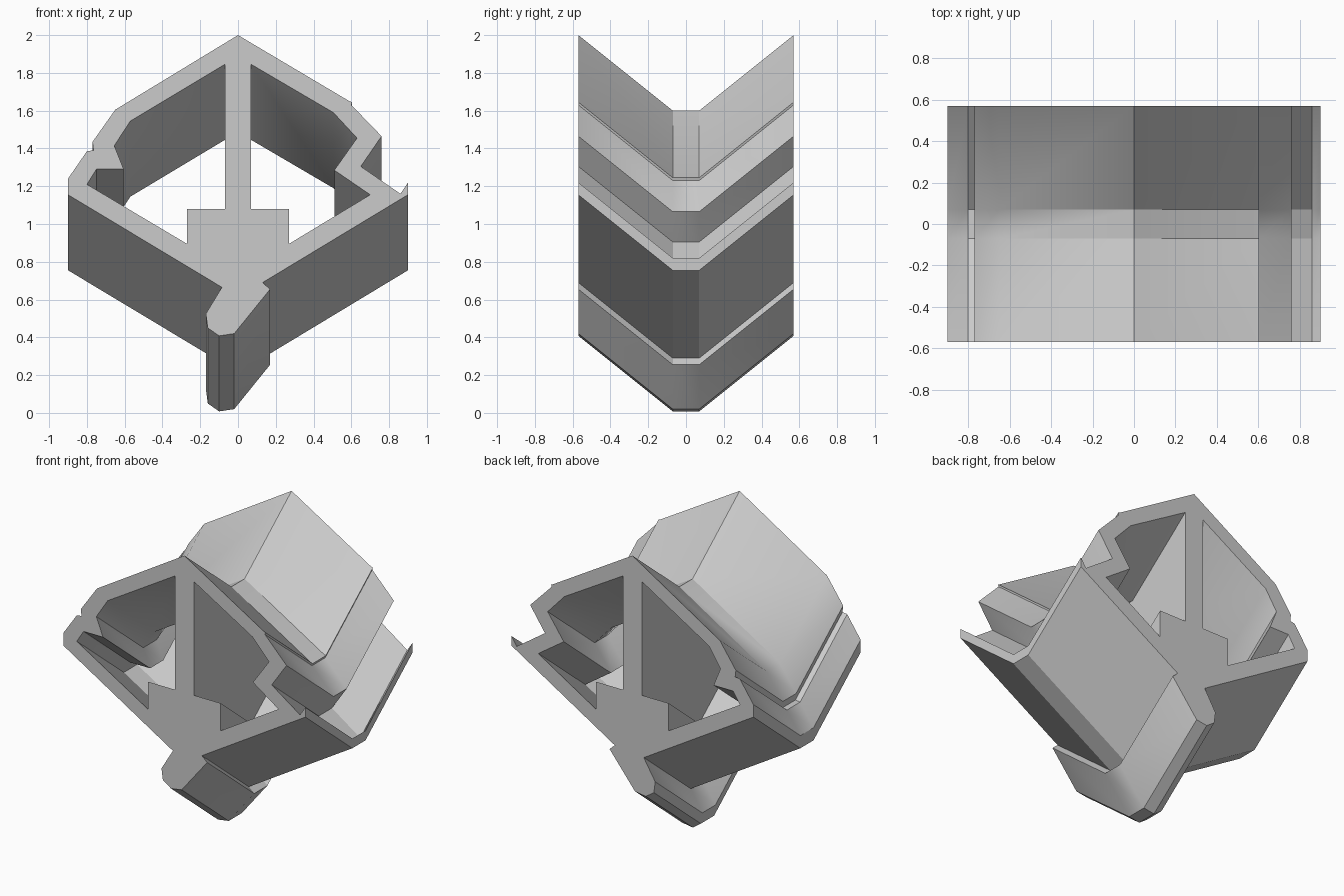
import bpy
import bmesh
import math

# Remove the default object
default_cube = bpy.data.objects.get("Cube")
if default_cube:
    bpy.data.objects.remove(default_cube, do_unlink=True)

# One plain grey for the whole body
grey = bpy.data.materials.new("light_grey")
grey.use_nodes = True
colour = (0.6, 0.6, 0.6, 1)
grey.diffuse_color = colour
grey.node_tree.nodes["Principled BSDF"].inputs["Base Color"].default_value = colour

# Outer outline in x and z, clockwise from the peak
right_shoulder = [(0, 2), (.59, 1.65), (.604, 1.645), (.6, 1.63), (.76, 1.465), (.65, 1.305)]
right_hook = [(.86, 1.16), (.9, 1.22), (.9, 1.155), (.13, .69)]
foot = [(.17, .655), (-.02, .42), (-.1, .408), (-.16, .45), (-.17, .525), (-.085, .665)]
left_side = [(-.9, 1.155), (-.9, 1.24), (-.8, 1.385), (-.765, 1.39), (-.77, 1.435), (-.65, 1.605)]
outline = right_shoulder + right_hook + foot + left_side

# The two openings either side of the central post
left_opening = [(-.07, 1.845), (-.57, 1.545), (-.655, 1.415), (-.605, 1.29), (-.75, 1.29),
                (-.8, 1.21), (-.27, .895), (-.27, 1.08), (-.07, 1.08)]
right_opening = [(.07, 1.845), (.505, 1.59), (.63, 1.455), (.51, 1.285), (.7, 1.155),
                 (.27, .895), (.27, 1.08), (.07, 1.08)]

# Sweep path: sections at each depth y, lowered in the middle to form a V
half_depth, half_flat, drop = .57, .07, .4
path = [(-half_depth, 0), (-half_flat, drop), (half_flat, drop), (half_depth, 0)]


def sweep_loop(bm, loop):
    """Sweep one closed loop along the path; return its end edges."""
    rings = [[bm.verts.new((x, y, z - lower)) for x, z in loop] for y, lower in path]
    count = len(loop)
    for near, far in zip(rings, rings[1:]):
        for i in range(count):
            j = (i + 1) % count
            bm.faces.new((near[i], near[j], far[j], far[i]))
    ends = []
    for ring in (rings[0], rings[-1]):
        ends.append([bm.edges.get((ring[i], ring[(i + 1) % count])) for i in range(count)])
    return ends


# Walls of the frame and its openings
bm = bmesh.new()
front_edges, back_edges = [], []
for loop in (outline, left_opening, right_opening):
    front, back = sweep_loop(bm, loop)
    front_edges += front
    back_edges += back

# Flat end caps with the openings left free
for edges, direction in ((front_edges, -1), (back_edges, 1)):
    bmesh.ops.triangle_fill(bm, use_beauty=True, edges=edges, normal=(0, direction, 0))
bmesh.ops.recalc_face_normals(bm, faces=bm.faces[:])

mesh = bpy.data.meshes.new("chevron_frame")
bm.to_mesh(mesh)
bm.free()
mesh.materials.append(grey)
frame = bpy.data.objects.new("chevron_frame", mesh)
bpy.context.scene.collection.objects.link(frame)

# Soften only the shallow bends
bpy.ops.object.select_all(action="DESELECT")
frame.select_set(True)
bpy.context.view_layer.objects.active = frame
bpy.ops.object.shade_smooth_by_angle(angle=math.radians(30))
